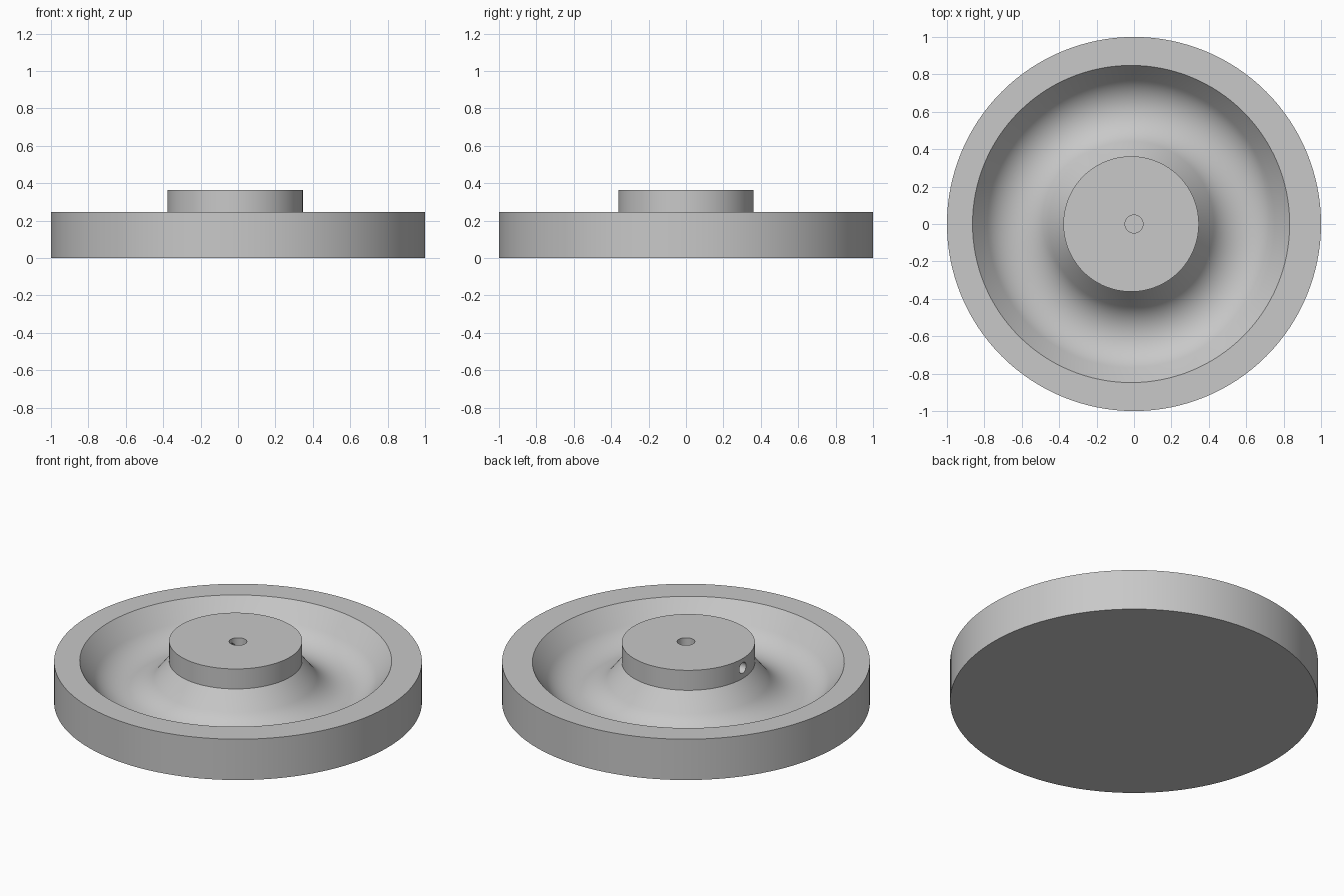
import bpy, bmesh
from math import sin, cos, tan, pi, radians

if "Cube" in bpy.data.objects:
    bpy.data.objects.remove(bpy.data.objects["Cube"], do_unlink=True)

SEGMENTS = 128
OFF = -0.0155                      # hub and groove sit slightly off centre
RIM_TOP, HUB_TOP = 0.245, 0.365
HUB_R, GROOVE_R, BORE_R = 0.362, 0.848, 0.048

grey = bpy.data.materials.new("plain grey")
grey.use_nodes = True
colour = (0.58, 0.58, 0.58, 1)
grey.diffuse_color = colour
grey.node_tree.nodes["Principled BSDF"].inputs["Base Color"].default_value = colour


def groove_rings():
    """Sloped sides blending into a round floor, from the rim to the hub."""
    mid, half = (HUB_R + GROOVE_R) / 2, (GROOVE_R - HUB_R) / 2
    slope, straight = radians(52), 0.08
    arc_r = (half - straight) / sin(slope)
    arc_z = RIM_TOP - straight * tan(slope) + arc_r * cos(slope)
    rings = [(GROOVE_R, RIM_TOP, OFF)]
    steps = 24
    for i in range(steps + 1):
        a = slope * (1 - 2 * i / steps)
        rings.append((mid + arc_r * sin(a), arc_z - arc_r * cos(a), OFF))
    return rings + [(HUB_R, RIM_TOP, OFF)]


def lathe(name, rings):
    """Skin a stack of circles (radius, height, x centre), capped at both ends."""
    bm = bmesh.new()
    loops = []
    for r, z, cx in rings:
        angles = [2 * pi * i / SEGMENTS for i in range(SEGMENTS)]
        loops.append([bm.verts.new((cx + r * cos(a), r * sin(a), z)) for a in angles])
    for low, high in zip(loops, loops[1:]):
        for i in range(SEGMENTS):
            j = (i + 1) % SEGMENTS
            bm.faces.new((low[i], low[j], high[j], high[i]))
    bm.faces.new(loops[0])
    bm.faces.new(loops[-1])
    bmesh.ops.recalc_face_normals(bm, faces=bm.faces)
    mesh = bpy.data.meshes.new(name)
    bm.to_mesh(mesh)
    bm.free()
    obj = bpy.data.objects.new(name, mesh)
    mesh.materials.append(grey)
    bpy.context.collection.objects.link(obj)
    return obj


# Wheel: outer wall, rim, groove, hub and blind bore
wheel = lathe("wheel", [(1, 0, 0), (1, RIM_TOP, 0)] + groove_rings() + [
    (HUB_R, HUB_TOP, OFF), (BORE_R, HUB_TOP, 0), (BORE_R, 0.12, 0)])

# Set screw hole from the hub side into the bore
bpy.ops.mesh.primitive_cylinder_add(vertices=32, radius=0.032, depth=0.5,
                                    location=(-0.25, 0, 0.308), rotation=(0, pi / 2, 0))
cutter = bpy.context.object
cutter.name = "screw_hole_cutter"
cutter.data.materials.append(grey)

bpy.ops.object.select_all(action='DESELECT')
wheel.select_set(True)
bpy.context.view_layer.objects.active = wheel
cut = wheel.modifiers.new("screw_hole", 'BOOLEAN')
cut.operation, cut.solver, cut.object = 'DIFFERENCE', 'EXACT', cutter
bpy.ops.object.modifier_apply(modifier=cut.name)
bpy.data.objects.remove(cutter, do_unlink=True)
bpy.ops.object.shade_smooth_by_angle(angle=radians(30))
